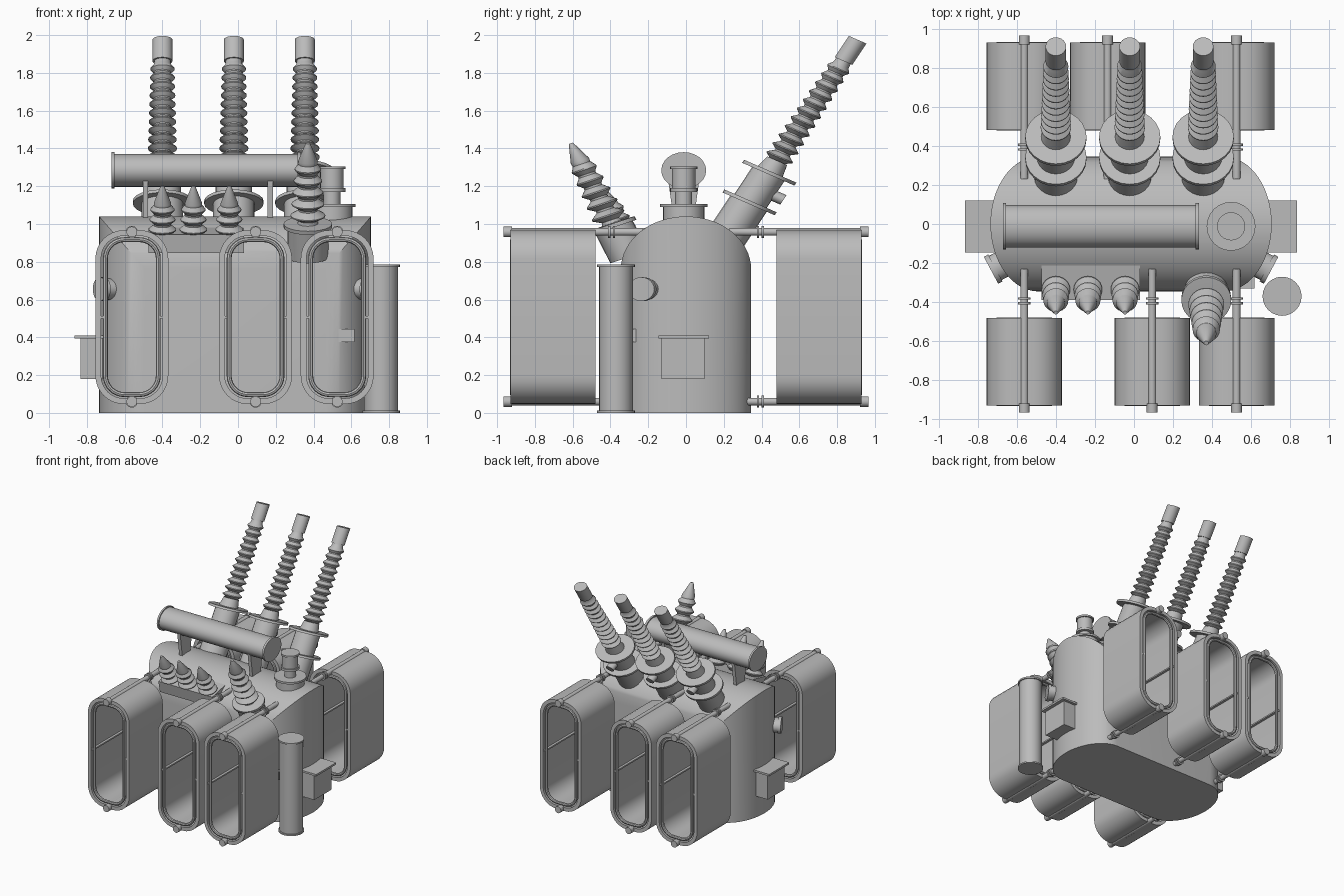
import bpy, bmesh
from math import sin, cos, pi, radians, sqrt
from mathutils import Matrix, Vector

if bpy.data.objects.get("Cube"):
    bpy.data.objects.remove(bpy.data.objects["Cube"], do_unlink=True)

grey = bpy.data.materials.new("light_grey_paint")
grey.use_nodes = True
grey.diffuse_color = (0.5, 0.5, 0.5, 1)
grey.node_tree.nodes["Principled BSDF"].inputs["Base Color"].default_value = (0.5, 0.5, 0.5, 1)

CX = -0.015      # middle of the tank in x
SQUASH = 0.81    # round fittings are flattened in z


def loft(name, rings, matrix=Matrix(), loop=False):
    """Skin a list of equal-length point rings; cap the ends unless looped."""
    bm = bmesh.new()
    vs = [[bm.verts.new(matrix @ Vector(p)) for p in ring] for ring in rings]
    n = len(vs[0])
    pairs = list(zip(vs, vs[1:])) + ([(vs[-1], vs[0])] if loop else [])
    for a, b in pairs:
        for i in range(n):
            j = (i + 1) % n
            bm.faces.new((a[i], a[j], b[j], b[i]))
    if not loop:
        bm.faces.new(vs[0])
        bm.faces.new(vs[-1])
    bmesh.ops.recalc_face_normals(bm, faces=bm.faces)
    mesh = bpy.data.meshes.new(name)
    bm.to_mesh(mesh)
    bm.free()
    mesh.materials.append(grey)
    ob = bpy.data.objects.new(name, mesh)
    bpy.context.collection.objects.link(ob)
    bpy.ops.object.select_all(action='DESELECT')
    ob.select_set(True)
    bpy.context.view_layer.objects.active = ob
    bpy.ops.object.shade_smooth_by_angle(angle=radians(35))
    return ob


def circle(r, z, n=24):
    return [(r * cos(2 * pi * i / n), r * sin(2 * pi * i / n), z) for i in range(n)]


def lathe(name, profile, matrix=Matrix()):
    """Turn (radius, height) pairs around the local z axis."""
    return loft(name, [circle(r, z) for r, z in profile], matrix)


def rod(name, a, b, r):
    a, b = Vector(a), Vector(b)
    m = Matrix.Translation(a) @ (b - a).to_track_quat('Z', 'Y').to_matrix().to_4x4()
    return lathe(name, [(r, 0), (r, (b - a).length)], m)


def box(name, centre, size, tilt=0, taper=1.0):
    """Box whose lower end is scaled by taper in y."""
    x, y, z = (s / 2 for s in size)
    rings = [[(-x, -y * t, h), (x, -y * t, h), (x, y * t, h), (-x, y * t, h)]
             for h, t in ((-z, taper), (z, 1))]
    return loft(name, rings, Matrix.Translation(centre) @ Matrix.Rotation(tilt, 4, 'X'))


def leaning(x, y, z, degrees):
    """Frame at a point, tilted about x, then squashed in z."""
    return (Matrix.Diagonal((1, 1, SQUASH, 1)) @ Matrix.Translation((x, y, z / SQUASH))
            @ Matrix.Rotation(radians(degrees), 4, 'X'))


def sheds(start, end, count, r0, r1, core):
    """Profile of sharp insulator skirts between two heights."""
    out, step = [], (end - start) / count
    for i in range(count):
        z, r = start + i * step, r0 + (r1 - r0) * i / (count - 1)
        out += [(core, z), (r, z + step * 0.35), (r, z + step * 0.45), (core, z + step * 0.85)]
    return out


# Tank: upright rounded ends under an arched roof, skinned from front to back
slices = []
for i in range(33):
    s = -cos(pi * (i + 0.15) / 32.3)
    k = sqrt(1 - s * s)
    w, top = 0.475 + 0.245 * k, 0.76 + 0.28 * k
    slices.append([(CX - w, 0.345 * s, 0), (CX + w, 0.345 * s, 0),
                   (CX + w, 0.345 * s, top), (CX - w, 0.345 * s, top)])
loft("tank", slices)


# Radiators
def frame(half_w, half_h, radius, y):
    pts = []
    for q, (sx, sz) in enumerate(((1, 1), (-1, 1), (-1, -1), (1, -1))):
        for i in range(9):
            a = (q + i / 8) * pi / 2
            pts.append((sx * (half_w - radius) + radius * cos(a), y,
                        sz * (half_h - radius) + radius * sin(a)))
    return pts


def radiator(name, x, side):
    m = Matrix.Translation((x, side * 0.705, 0.507))
    shell = [frame(0.193 - t, 0.46 - t, 0.15 - t, y)
             for t, y in ((0, -0.225), (0, 0.225), (0.03, 0.225), (0.03, -0.225))]
    loft(name + "_shell", shell, m, True)
    for end in (-1, 1):
        bead = [frame(0.14 + 0.013 * cos(a), 0.41 + 0.013 * cos(a), 0.1 + 0.013 * cos(a),
                      end * 0.213 + 0.013 * sin(a)) for a in (i * pi / 4 for i in range(8))]
        loft(name + "_inner_rim", bead, m, True)
        box(name + "_rib", (x + end * 0.155, side * 0.705, 0.507), (0.025, 0.44, 0.012))
    for z, inner in ((0.958, 0.23), (0.06, 0.32)):
        rod(name + "_pipe", (x, side * inner, z), (x, side * 0.95, z), 0.02)
        rod(name + "_pipe_cap", (x, side * 0.92, z), (x, side * 0.965, z), 0.028)
        for y in (0.375, 0.4):
            rod(name + "_pipe_flange", (x, side * y, z), (x, side * (y + 0.012), z), 0.032)


for x in (-0.562, 0.093, 0.525):
    radiator("front_radiator", x, -1)
for x in (-0.562, -0.135, 0.525):
    radiator("back_radiator", x, 1)

# High voltage bushings on flanged turrets, leaning back
for x in (-0.40, -0.022, 0.354):
    m = leaning(x, 0.336, 1.114, -28.3)
    lathe("high_voltage_turret", [(0.11, -0.3), (0.11, -0.01), (0.157, -0.01), (0.157, 0.012),
                                  (0.097, 0.012), (0.097, 0.21), (0.157, 0.21), (0.157, 0.232),
                                  (0.075, 0.232), (0.06, 0.31)], m)
    lathe("high_voltage_bushing", [(0.05, 0.29)] + sheds(0.31, 1.03, 11, 0.078, 0.064, 0.046)
          + [(0.043, 1.05), (0.053, 1.05), (0.053, 1.208)], m)
    lathe("turret_terminal", [(0.035, 0), (0.035, 0.07)],
          m @ Matrix.Translation((0, 0.08, 0.1)) @ Matrix.Rotation(-pi / 2, 4, 'X'))

# Large front bushing
m = leaning(0.37, -0.385, 0.99, 22.6)
lathe("neutral_turret", [(0.108, -0.22), (0.108, -0.01), (0.128, -0.01), (0.128, 0.015),
                         (0.07, 0.02)], m)
lathe("neutral_bushing", [(0.06, 0)] + sheds(0.04, 0.45, 5, 0.092, 0.07, 0.05)
      + [(0.052, 0.46), (0.012, 0.585)], m)

# Low voltage bushings on their sloping pocket
box("low_voltage_pocket", (-0.222, -0.28, 0.915), (0.505, 0.2, 0.1), radians(12))
for x in (-0.40, -0.236, -0.046):
    m = leaning(x, -0.325, 0.95, 22.6)
    lathe("low_voltage_bushing", [(0.065, -0.06)] + sheds(0, 0.21, 3, 0.073, 0.064, 0.046)
          + [(0.046, 0.215), (0.01, 0.335)], m)

# Oil conservator on tapered legs
m = leaning(0, -0.012, 1.284, 0) @ Matrix.Rotation(pi / 2, 4, 'Y')
lathe("conservator", [(0.119, -0.67), (0.119, -0.655), (0.108, -0.655), (0.108, 0.315),
                      (0.119, 0.315), (0.119, 0.332)], m)
for x in (-0.49, 0.17):
    box("conservator_leg", (x, -0.012, 1.13), (0.028, 0.17, 0.24), 0, 0.6)

# Relief valve on the roof
lathe("relief_valve", [(0.11, 0.98), (0.11, 1.09), (0.125, 1.09), (0.125, 1.107), (0.045, 1.107),
                       (0.045, 1.17), (0.072, 1.17), (0.072, 1.19), (0.062, 1.19), (0.062, 1.29),
                       (0.072, 1.29), (0.072, 1.305)], Matrix.Translation((0.497, -0.012, 0)))

# Standing cylinder beside the tank
lathe("standing_cylinder", [(0.1, 0), (0.1, 0.012), (0.09, 0.012), (0.09, 0.772),
                            (0.1, 0.772), (0.1, 0.785)], Matrix.Translation((0.758, -0.37, 0)))

# Matching fittings on both tank ends
for s in (-1, 1):
    box("control_cabinet", (CX + s * 0.735, -0.015, 0.29), (0.17, 0.228, 0.22))
    box("control_cabinet_lid", (CX + s * 0.745, -0.012, 0.402), (0.21, 0.267, 0.016))
    port = (Matrix.Diagonal((1, 1, SQUASH, 1)) @ Matrix.Translation((CX + s * 0.62, -0.185, 0.655 / SQUASH))
            @ Vector((s * 0.88, -0.47, 0)).to_track_quat('Z', 'Y').to_matrix().to_4x4())
    lathe("side_port", [(0.07, -0.05), (0.07, 0.085), (0.078, 0.085), (0.078, 0.11)], port)

# Small rating plate box on the front
box("rating_box", (0.557, -0.28, 0.41), (0.118, 0.1, 0.068))
